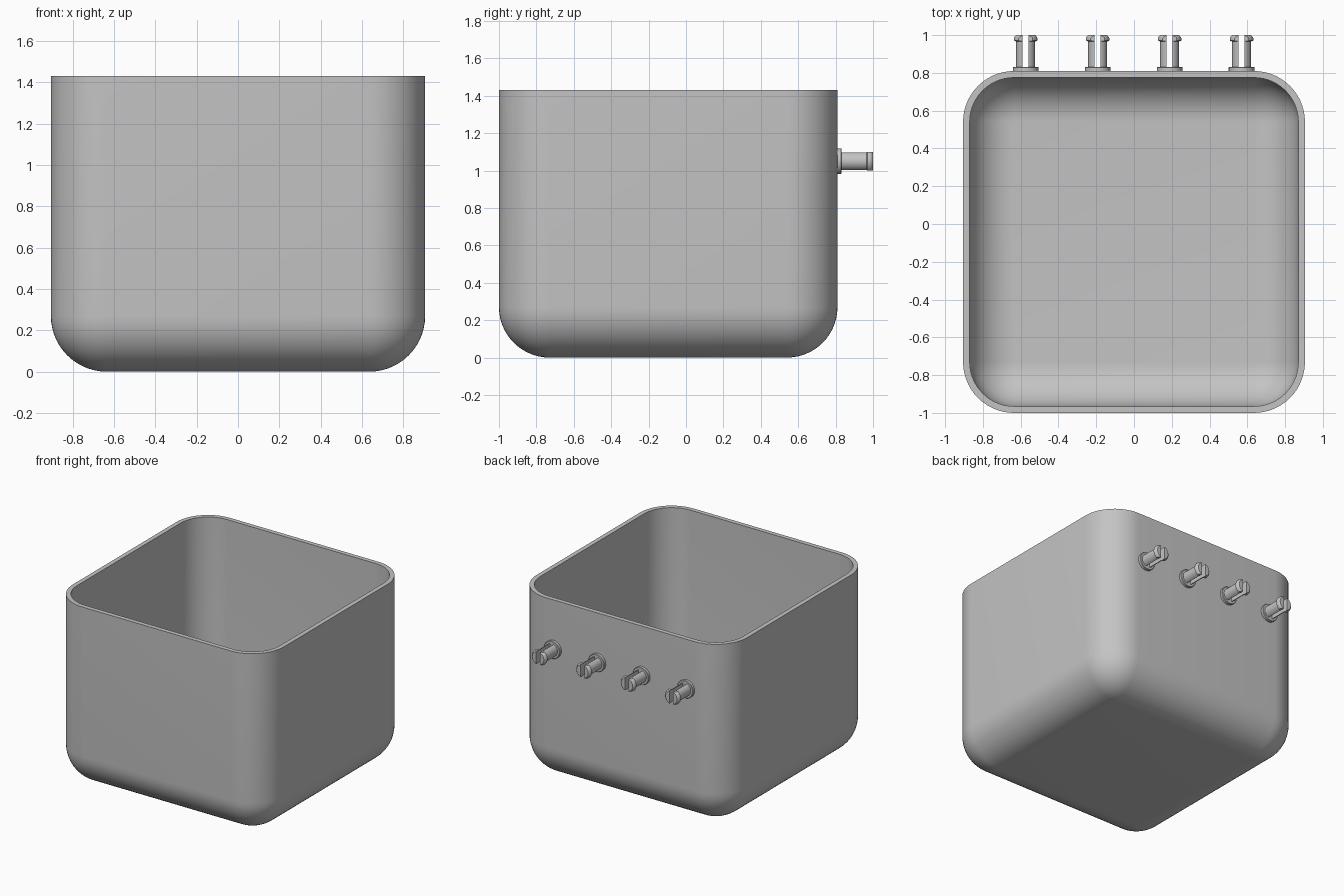
import bpy
import bmesh
import math
from mathutils import Vector

cube = bpy.data.objects.get("Cube")
if cube:
    bpy.data.objects.remove(cube, do_unlink=True)

grey = bpy.data.materials.new("plain grey")
grey.use_nodes = True
colour = (0.55, 0.55, 0.55, 1)
grey.diffuse_color = colour
grey.node_tree.nodes["Principled BSDF"].inputs["Base Color"].default_value = colour


def finish(name, bm):
    """Turn a bmesh into a smooth-shaded object with sharp edges kept."""
    bmesh.ops.remove_doubles(bm, verts=bm.verts, dist=0.0001)
    bmesh.ops.recalc_face_normals(bm, faces=bm.faces)
    mesh = bpy.data.meshes.new(name)
    bm.to_mesh(mesh)
    bm.free()
    mesh.materials.append(grey)
    obj = bpy.data.objects.new(name, mesh)
    bpy.context.collection.objects.link(obj)
    bpy.ops.object.select_all(action="DESELECT")
    obj.select_set(True)
    bpy.context.view_layer.objects.active = obj
    bpy.ops.object.shade_smooth_by_angle(angle=math.radians(30))
    return obj


def loft(bm, rings):
    """Skin a series of closed rings and cap both ends."""
    rings = [[bm.verts.new(p) for p in ring] for ring in rings]
    n = len(rings[0])
    for a, b in zip(rings, rings[1:]):
        for i in range(n):
            j = (i + 1) % n
            bm.faces.new((a[i], a[j], b[j], b[i]))
    bm.faces.new(rings[0])
    bm.faces.new(rings[-1])


# Bin: rounded-square rings follow the outer wall up, over the rim and back down
HALF, CENTRE_Y, HEIGHT = 0.905, -0.095, 1.43
RADIUS, WALL, STEPS = 0.27, 0.035, 14
CORE = HALF - RADIUS


def rounded_ring(r, z):
    points = []
    for q, (sx, sy) in enumerate(((1, 1), (-1, 1), (-1, -1), (1, -1))):
        for k in range(STEPS + 1):
            a = (q + k / STEPS) * math.pi / 2
            points.append((sx * CORE + r * math.cos(a),
                           CENTRE_Y + sy * CORE + r * math.sin(a), z))
    return points


def fillet(r):
    angles = [k / STEPS * math.pi / 2 for k in range(STEPS + 1)]
    return [(r * math.sin(a), RADIUS - r * math.cos(a)) for a in angles]


inner = RADIUS - WALL
profile = fillet(RADIUS) + [(RADIUS, HEIGHT), (inner, HEIGHT)] + fillet(inner)[::-1]
bm = bmesh.new()
loft(bm, [rounded_ring(r, z) for r, z in profile])
finish("bin_body", bm)

# Pegs on the back wall: a collar and two prongs split by a slot
PEG_Z, BACK, SLOT = 1.05, 0.81, 0.016
COLLAR = [(0.068, BACK - 0.01), (0.068, 0.829), (0.065, 0.832)]
PRONG = [(0.05, 0.825), (0.05, 0.966), (0.062, 0.971), (0.062, 0.984),
         (0.058, 0.992), (0.05, 1.0)]


def turned(profile, sides=32):
    bm = bmesh.new()
    loft(bm, [[(r * math.cos(t), y, r * math.sin(t))
               for t in (2 * math.pi * i / sides for i in range(sides))]
              for r, y in profile])
    return bm


def slice_off(bm, point, normal):
    """Remove what lies beyond the plane and close the cut."""
    geom = bm.verts[:] + bm.edges[:] + bm.faces[:]
    bmesh.ops.bisect_plane(bm, geom=geom, plane_co=point, plane_no=normal,
                           clear_outer=True)
    edges = [e for e in bm.edges if e.is_boundary]
    bmesh.ops.holes_fill(bm, edges=edges, sides=0)


for n in range(4):
    place = Vector(((n - 1.5) * 0.381 - 0.002, 0, PEG_Z))
    finish(f"peg_collar_{n + 1}", turned(COLLAR)).location = place
    for side, label in ((-1, "right"), (1, "left")):
        bm = turned(PRONG)
        slice_off(bm, (side * SLOT, 0, 0), (-side, 0, 0))
        # Flats above and below the snap lip
        for up in (-1, 1):
            slice_off(bm, (0, 0, up * 0.0495), (0, 0, up))
        finish(f"peg_prong_{label}_{n + 1}", bm).location = place
